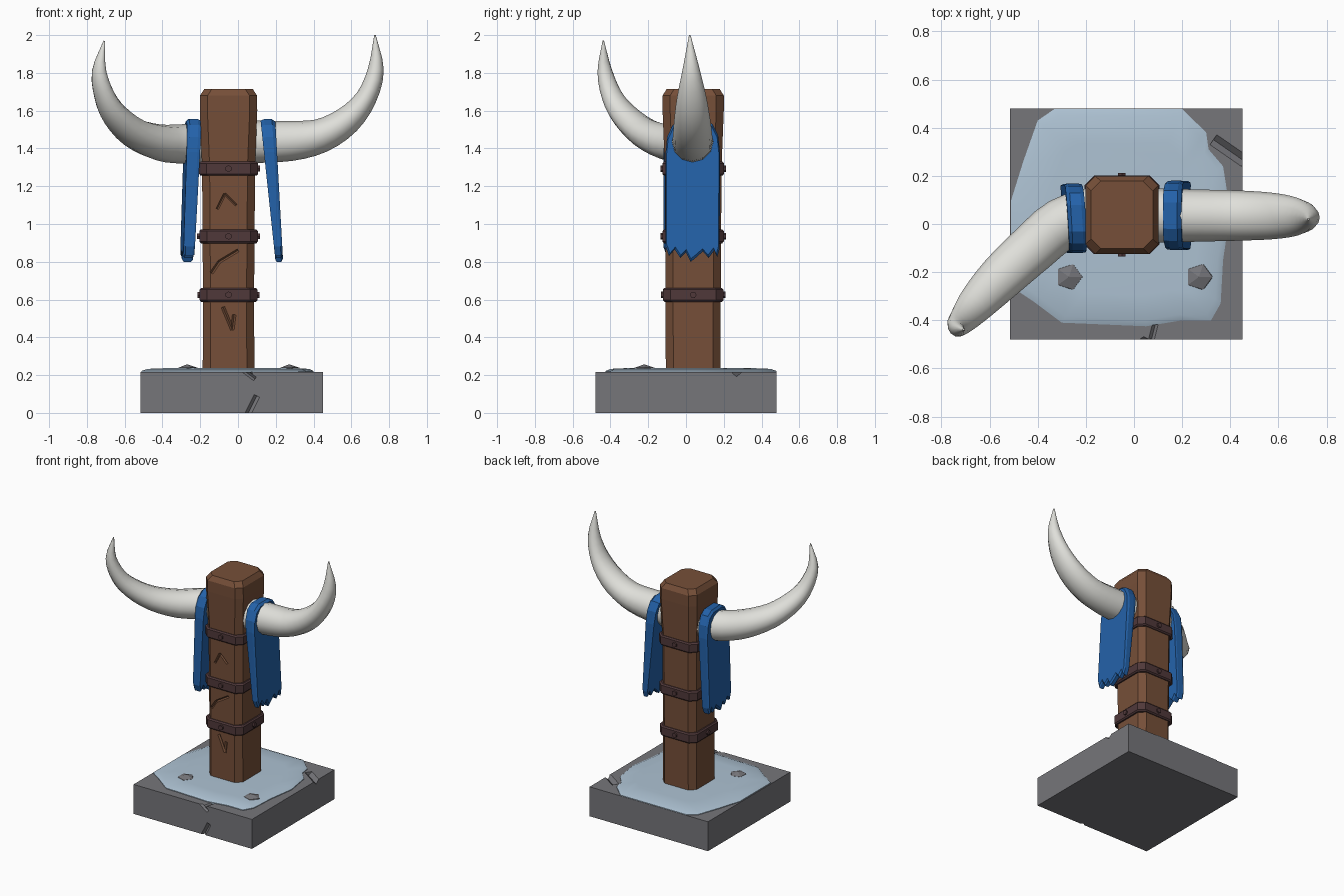
import bpy, bmesh, math
from mathutils import Vector, Matrix

old = bpy.data.objects.get("Cube")
if old:
    bpy.data.objects.remove(old, do_unlink=True)


def material(name, rgb):
    m = bpy.data.materials.new(name)
    m.use_nodes = True
    m.diffuse_color = (*rgb, 1)
    m.node_tree.nodes["Principled BSDF"].inputs["Base Color"].default_value = (*rgb, 1)
    return m


STONE = material("grey stone", (0.18, 0.18, 0.195))
SNOW = material("pale snow", (0.42, 0.54, 0.65))
WOOD = material("brown wood", (0.18, 0.078, 0.04))
STRAP = material("dark strap", (0.08, 0.04, 0.042))
CLOTH = material("blue cloth", (0.017, 0.122, 0.40))
HORN = material("ivory horn", (0.74, 0.74, 0.70))


def finish(name, bm, mat, smooth=None):
    bmesh.ops.recalc_face_normals(bm, faces=bm.faces)
    me = bpy.data.meshes.new(name)
    bm.to_mesh(me)
    bm.free()
    me.materials.append(mat)
    ob = bpy.data.objects.new(name, me)
    bpy.context.collection.objects.link(ob)
    bpy.ops.object.select_all(action='DESELECT')
    bpy.context.view_layer.objects.active = ob
    ob.select_set(True)
    if smooth:
        bpy.ops.object.shade_smooth_by_angle(angle=math.radians(smooth))
    return ob


def loft(name, rings, mat, smooth=None):
    """Skin a list of equal-length rings and cap both ends."""
    bm = bmesh.new()
    rows = [[bm.verts.new(p) for p in ring] for ring in rings]
    n = len(rows[0])
    for a, b in zip(rows, rows[1:]):
        for i in range(n):
            j = (i + 1) % n
            bm.faces.new((a[i], a[j], b[j], b[i]))
    bm.faces.new(rows[0])
    bm.faces.new(rows[-1])
    return finish(name, bm, mat, smooth)


def box(name, size, loc, mat):
    bm = bmesh.new()
    bmesh.ops.create_cube(bm, size=1, matrix=Matrix.LocRotScale(loc, None, size))
    return finish(name, bm, mat)


def groove(target, p, q, w):
    """Carve a V-shaped crack of half-width w from p to q."""
    p, q = Vector(p), Vector(q)
    d = q - p
    bm = bmesh.new()
    bmesh.ops.create_cube(bm, size=1, matrix=Matrix.Rotation(math.pi / 4, 4, 'X'))
    bm.transform(Matrix.LocRotScale((p + q) / 2, d.to_track_quat('X', 'Z'),
                                    Vector((d.length, w * 1.41, w * 1.41))))
    cutter = finish("crack_cutter", bm, target.data.materials[0])
    cutter.hide_render = True
    mod = target.modifiers.new("crack", 'BOOLEAN')
    mod.operation = 'DIFFERENCE'
    mod.solver = 'EXACT'
    mod.object = cutter
    bpy.context.view_layer.objects.active = target
    bpy.ops.object.modifier_apply(modifier=mod.name)
    bpy.data.objects.remove(cutter, do_unlink=True)


# Stone plinth with chipped edges
plinth = box("stone_plinth", Vector((0.965, 0.96, 0.217)), Vector((-0.0325, 0, 0.1085)), STONE)
for p, q, w in [((0.05, -0.48, -0.01), (0.1, -0.48, 0.09), 0.016),
                ((0.03, -0.48, 0.225), (0.09, -0.48, 0.18), 0.012),
                ((0.07, -0.49, 0.217), (0.09, -0.41, 0.217), 0.012),
                ((0.45, 0.17, 0.12), (0.45, 0.28, 0.23), 0.025),
                ((0.46, 0.26, 0.217), (0.33, 0.35, 0.217), 0.025),
                ((0.45, 0.0, -0.01), (0.45, 0.03, 0.04), 0.012)]:
    groove(plinth, p, q, w)

# Snow patch and the stones poking through it
outline = [(-0.51, 0.1), (-0.46, 0.26), (-0.4, 0.43), (-0.33, 0.478), (0.2, 0.478),
           (0.3, 0.38), (0.31, 0.31), (0.37, 0.24), (0.4, 0.05), (0.37, -0.15),
           (0.36, -0.33), (0.32, -0.4), (0.2, -0.4), (0.05, -0.425), (-0.3, -0.41),
           (-0.42, -0.32), (-0.51, -0.26)]
loft("snow_patch", [[(x * s, y * s, z) for x, y in outline]
                    for s, z in [(1, 0.205), (1, 0.222), (0.94, 0.233), (0.7, 0.238)]], SNOW, 40)
for side, x in (("left", 0.27), ("right", -0.27)):
    bm = bmesh.new()
    bmesh.ops.create_icosphere(bm, subdivisions=1, radius=1, matrix=Matrix.LocRotScale(
        Vector((x, -0.22, 0.225)), None, Vector((0.062, 0.062, 0.032))))
    finish("loose_stone_" + side, bm, STONE)


# Wooden post with chamfered corners
def octagon(hx, hy, z, c=0.04):
    pts = [(hx, hy - c), (hx - c, hy), (c - hx, hy), (-hx, hy - c),
           (-hx, c - hy), (c - hx, -hy), (hx - c, -hy), (hx, c - hy)]
    return [(x - 0.05, y + 0.038, z) for x, y in pts]


post = loft("wooden_post", [octagon(*s) for s in [
    (0.137, 0.145, 0.2), (0.135, 0.146, 0.62), (0.138, 0.148, 0.95), (0.14, 0.15, 1.3),
    (0.152, 0.162, 1.6), (0.151, 0.162, 1.68), (0.128, 0.14, 1.715)]], WOOD)
carvings = [
    [(-0.11, 1.08), (-0.07, 1.16), (-0.01, 1.1), (-0.05, 1.01), (-0.11, 1.08)],
    [(-0.14, 0.74), (-0.1, 0.8), (0.0, 0.86)],
    [(-0.08, 0.56), (-0.03, 0.44), (-0.02, 0.52)]]
for line in carvings:
    for (x1, z1), (x2, z2) in zip(line, line[1:]):
        groove(post, (x1, -0.108, z1), (x2, -0.108, z2), 0.01)

# Three straps with rivets
for label, z, g in (("lower", 0.625, 0), ("middle", 0.935, 0.002), ("upper", 1.293, 0.003)):
    hx, hy = 0.153 + g, 0.16 + g
    loft(label + "_strap", [octagon(hx - 0.008, hy - 0.008, z - 0.037), octagon(hx, hy, z - 0.028),
                            octagon(hx, hy, z + 0.028), octagon(hx - 0.008, hy - 0.008, z + 0.037)], STRAP)
    spots = [(-0.05 + sx * hx, 0.038, 'Y') for sx in (-1, 1)]
    spots += [(-0.05, 0.038 + sy * hy, 'X') for sy in (-1, 1)]
    for i, (x, y, axis) in enumerate(spots):
        bm = bmesh.new()
        bmesh.ops.create_cone(bm, cap_ends=True, segments=6, radius1=0.018, radius2=0.018, depth=0.022,
                              matrix=Matrix.Translation((x, y, z)) @ Matrix.Rotation(math.pi / 2, 4, axis))
        finish(f"{label}_rivet_{i + 1}", bm, STRAP)


# Curved horns: path points are x, y, z, in-plane radius, sideways radius
def horn(name, points, sideways):
    pts = [Vector(p) for p in points]
    ext = [2 * pts[0] - pts[1]] + pts + [2 * pts[-1] - pts[-2]]
    path = []
    for a, b, c, d in zip(ext, ext[1:], ext[2:], ext[3:]):
        for t in (0, 1 / 3, 2 / 3):
            path.append(0.5 * (2 * b + (c - a) * t + (2 * a - 5 * b + 4 * c - d) * t * t
                               + (3 * b - a - 3 * c + d) * t ** 3))
    path.append(pts[-1])
    rings = []
    for i, p in enumerate(path):
        tan = (path[min(i + 1, len(path) - 1)] - path[max(i - 1, 0)]).to_3d().normalized()
        side = Vector(sideways)
        side = (side - tan * side.dot(tan)).normalized()
        up = tan.cross(side)
        ring = []
        for k in range(12):
            a = math.tau * k / 12
            ring.append(p.to_3d() + up * math.cos(a) * p[3] + side * math.sin(a) * p[4])
        rings.append(ring)
    loft(name, rings, HORN, 40)


horn("left_horn", [(0.08, 0.035, 1.435, 0.113, 0.113), (0.28, 0.035, 1.44, 0.106, 0.108),
                   (0.44, 0.035, 1.468, 0.09, 0.104), (0.58, 0.033, 1.55, 0.075, 0.096),
                   (0.68, 0.03, 1.67, 0.056, 0.078), (0.73, 0.027, 1.82, 0.042, 0.045),
                   (0.725, 0.02, 2.0, 0.004, 0.004)], (0, 1, 0))
horn("right_horn", [(-0.16, 0.045, 1.425, 0.108, 0.11), (-0.3, 0.0, 1.424, 0.104, 0.108),
                    (-0.42, -0.1, 1.432, 0.096, 0.104), (-0.55, -0.22, 1.483, 0.08, 0.096),
                    (-0.65, -0.325, 1.575, 0.066, 0.08), (-0.705, -0.39, 1.675, 0.052, 0.062),
                    (-0.735, -0.43, 1.81, 0.036, 0.042), (-0.708, -0.438, 1.97, 0.004, 0.004)],
     (0.68, -0.73, 0))

# Torn cloths hanging over the horns
cloth = [(-0.108, 1.38), (-0.1, 1.46), (-0.07, 1.525), (-0.02, 1.555), (0.09, 1.555), (0.14, 1.53),
         (0.17, 1.47), (0.18, 1.38), (0.178, 0.87), (0.165, 0.825), (0.15, 0.86), (0.12, 0.82),
         (0.09, 0.855), (0.05, 0.82), (0.025, 0.8), (0.0, 0.85), (-0.03, 0.82), (-0.06, 0.865),
         (-0.09, 0.83), (-0.108, 0.88)]


def drape(name, faces, skew, shift):
    rings = []
    for top, bottom, inset in faces:
        ring = []
        for y, z in cloth:
            t = (1.55 - z) / 0.75
            yy = 0.035 + (y - 0.035) * inset
            ring.append((top + (bottom - top) * t + skew * (y - 0.03), yy + shift,
                         1.2 + (z - 1.2) * inset))
        rings.append(ring)
    loft(name, rings, CLOTH)


drape("left_cloth", [(0.12, 0.198, 0.98), (0.14, 0.205, 1), (0.18, 0.23, 1), (0.198, 0.238, 0.96)], 0, 0)
drape("right_cloth", [(-0.2, -0.24, 0.98), (-0.215, -0.25, 1), (-0.26, -0.288, 1), (-0.275, -0.298, 0.96)],
      -0.06, -0.012)
